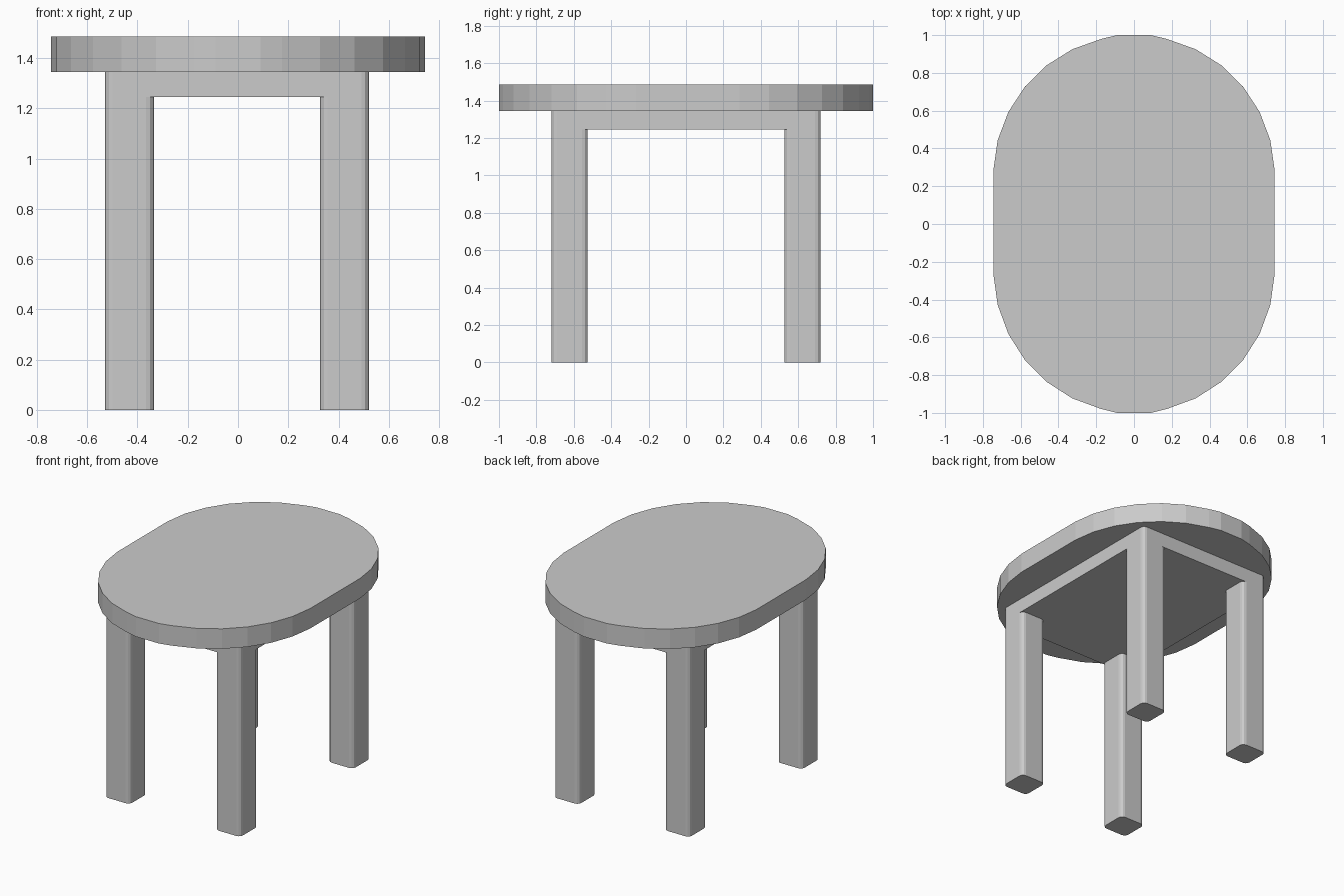
import bpy, bmesh, math

if "Cube" in bpy.data.objects:
    bpy.data.objects.remove(bpy.data.objects["Cube"])


def prism(name, outline, z0, z1):
    """Extrude a closed outline (counter-clockwise) from z0 to z1."""
    bm = bmesh.new()
    low = [bm.verts.new((x, y, z0)) for x, y in outline]
    high = [bm.verts.new((x, y, z1)) for x, y in outline]
    bm.faces.new(low[::-1])
    bm.faces.new(high)
    n = len(outline)
    for i in range(n):
        j = (i + 1) % n
        bm.faces.new((low[i], low[j], high[j], high[i]))
    mesh = bpy.data.meshes.new(name)
    bm.to_mesh(mesh)
    bm.free()
    ob = bpy.data.objects.new(name, mesh)
    bpy.context.collection.objects.link(ob)
    return ob


def rounded_rect(cx, cy, w, d, r=0.03, steps=3):
    """Rectangle outline with small rounded corners."""
    pts = []
    for k, (sx, sy) in enumerate(((1, 1), (-1, 1), (-1, -1), (1, -1))):
        for s in range(steps + 1):
            a = math.pi / 2 * (k + s / steps)
            pts.append((cx + sx * (w / 2 - r) + r * math.cos(a),
                        cy + sy * (d / 2 - r) + r * math.sin(a)))
    return pts


# Oval table top: two faceted half rounds joined by straight sides
angles = [math.radians(2 + 12.4 * k) for k in range(7)]
arc = [(0.745 * math.cos(a), math.sin(a)) for a in angles] + [(0.09, 1.0)]
back_right = [(x, 0.26 + 0.74 * s) for x, s in arc]
front_right = [(x, -0.24 - 0.76 * s) for x, s in arc]
back_left = [(-x, y) for x, y in reversed(back_right)]
front_left = [(-x, y) for x, y in front_right]
prism("table_top", back_right + back_left + front_left + front_right[::-1],
      1.345, 1.485)

# Solid block under the top, flush with the legs
CX = -0.004
prism("under_frame", rounded_rect(CX, 0, 1.05, 1.44), 1.245, 1.345)

# Four square legs with rounded vertical edges
for sx, side in ((-1, "left"), (1, "right")):
    for sy, end in ((-1, "front"), (1, "back")):
        prism(f"{end}_{side}_leg",
              rounded_rect(CX + sx * 0.428, sy * 0.623, 0.194, 0.194),
              0, 1.245)
